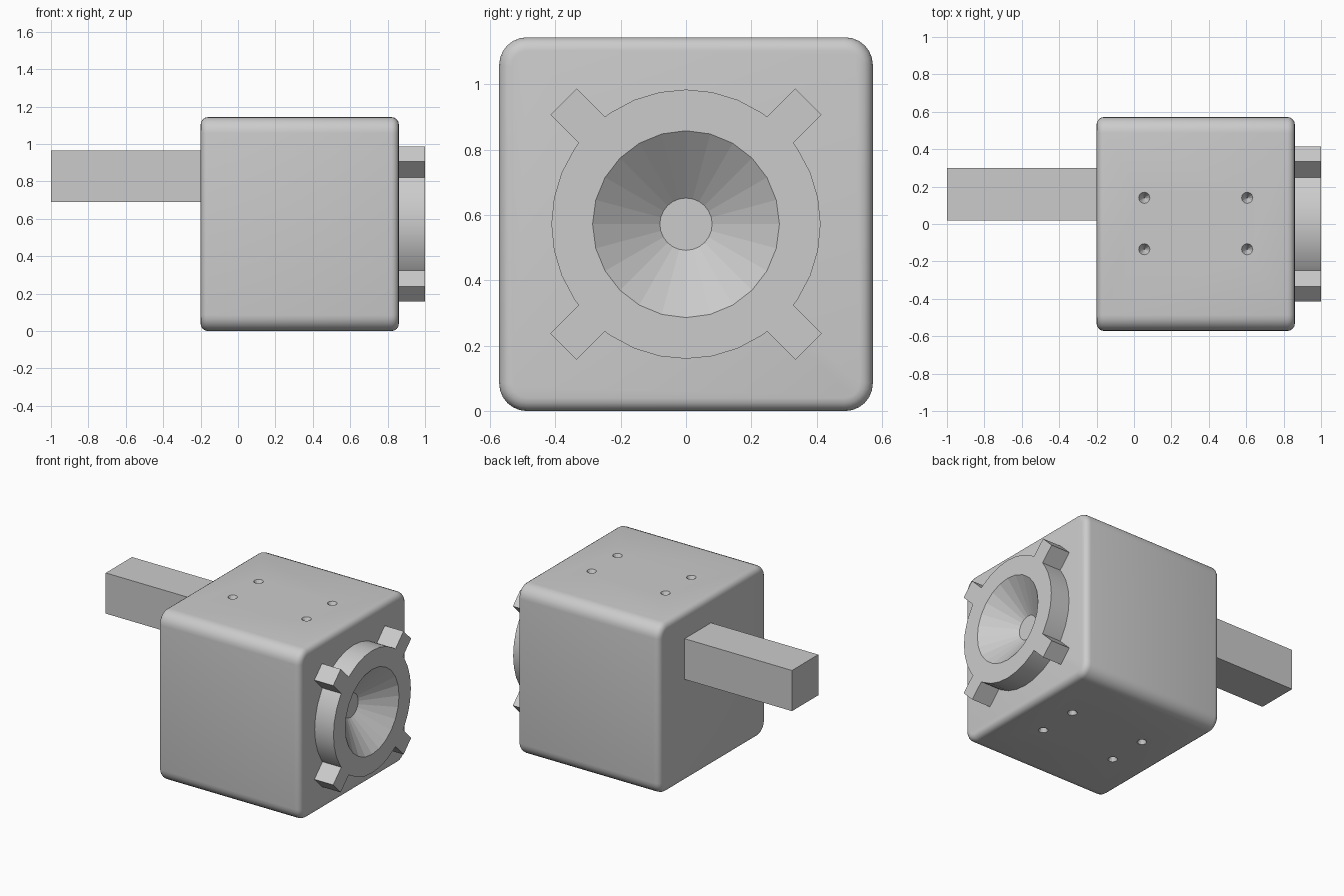
import bpy
import bmesh
from math import radians, pi, asin, cos, sin
from mathutils import Matrix, Vector

cube = bpy.data.objects.get("Cube")
if cube:
    bpy.data.objects.remove(cube, do_unlink=True)

grey = bpy.data.materials.new("light_grey")
grey.use_nodes = True
grey.diffuse_color = (0.6, 0.6, 0.6, 1)
grey.node_tree.nodes["Principled BSDF"].inputs["Base Color"].default_value = (0.6, 0.6, 0.6, 1)

MID_Z = 0.572
BACK, FACE, FRONT = -0.2, 0.86, 1.0


def add_object(name, bm):
    bmesh.ops.recalc_face_normals(bm, faces=bm.faces)
    mesh = bpy.data.meshes.new(name)
    bm.to_mesh(mesh)
    bm.free()
    mesh.materials.append(grey)
    obj = bpy.data.objects.new(name, mesh)
    bpy.context.collection.objects.link(obj)
    return obj


def prism(bm, profile, x0, x1):
    """Extrude a closed (y, z) profile along x."""
    face = bm.faces.new([bm.verts.new((x0, y, z + MID_Z)) for y, z in profile])
    out = bmesh.ops.extrude_face_region(bm, geom=[face])
    verts = [v for v in out["geom"] if isinstance(v, bmesh.types.BMVert)]
    bmesh.ops.translate(bm, verts=verts, vec=(x1 - x0, 0, 0))


def cut(obj, cutter):
    mod = obj.modifiers.new("cut", "BOOLEAN")
    mod.operation = "DIFFERENCE"
    mod.solver = "EXACT"
    mod.object = cutter


def hide(obj):
    obj.hide_render = True
    obj.hide_set(True)


def smooth(obj, angle):
    bpy.ops.object.select_all(action="DESELECT")
    obj.select_set(True)
    bpy.context.view_layer.objects.active = obj
    bpy.ops.object.shade_smooth_by_angle(angle=radians(angle))


# Body: rounded square block with softer end edges
half, radius, steps = MID_Z, 0.085, 6
profile = []
for quarter in range(4):
    mid = pi / 4 + quarter * pi / 2
    cy = (half - radius) * (1 if cos(mid) > 0 else -1)
    cz = (half - radius) * (1 if sin(mid) > 0 else -1)
    for i in range(steps + 1):
        a = quarter * pi / 2 + i * pi / 2 / steps
        profile.append((cy + radius * cos(a), cz + radius * sin(a)))
bm = bmesh.new()
prism(bm, profile, BACK, FACE)
ends = [e for e in bm.edges if abs(e.verts[0].co.x - e.verts[1].co.x) < 1e-5]
bmesh.ops.bevel(bm, geom=ends, offset=0.04, segments=4, profile=0.5, affect="EDGES")
body = add_object("body", bm)

# Ring with four diagonal tabs
R, TIP, TAB = 0.412, 0.53, 0.057
profile = []
for quarter in range(4):
    base = quarter * pi / 2
    for k in range(-3, 4):
        a = base + k * pi / 16
        profile.append((R * cos(a), R * sin(a)))
    d = base + pi / 4
    out, side = Vector((cos(d), sin(d))), Vector((-sin(d), cos(d)))
    root = R * cos(asin(TAB / R))
    for dist, w in ((root, -TAB), (TIP, -TAB), (TIP, TAB), (root, TAB)):
        profile.append(tuple(out * dist + side * w))
bm = bmesh.new()
prism(bm, profile, FACE - 0.005, FRONT)
ring = add_object("tabbed_ring", bm)

# Cone-shaped dish cut through the ring into the body
r0, r1, x0, x1 = 0.08, 0.286, 0.84, FRONT
extra = 0.02
r2 = r1 + (r1 - r0) * extra / (x1 - x0)
length = x1 + extra - x0
bm = bmesh.new()
bmesh.ops.create_cone(
    bm, cap_ends=True, segments=24, radius1=r0, radius2=r2, depth=length,
    matrix=Matrix.Translation((x0 + length / 2, 0, MID_Z)) @ Matrix.Rotation(pi / 2, 4, "Y"))
dish = add_object("dish_cutter", bm)
cut(ring, dish)
cut(body, dish)
smooth(ring, 20)

# Small conical screw holes in the top and the underside
bm = bmesh.new()
for x in (0.055, 0.605):
    for y in (-0.135, 0.14):
        for z, flip in ((2 * MID_Z, 0), (0, pi)):
            bmesh.ops.create_cone(
                bm, cap_ends=True, segments=12, radius1=0, radius2=0.06, depth=0.12,
                matrix=Matrix.Translation((x, y, z)) @ Matrix.Rotation(flip, 4, "X"))
bmesh.ops.remove_doubles(bm, verts=bm.verts, dist=1e-5)
holes = add_object("screw_hole_cutters", bm)
holes_scale = 0.03 / 0.03
cut(body, holes)
smooth(body, 30)
hide(dish)
hide(holes)

# Square bar out of the back end
bm = bmesh.new()
bmesh.ops.create_cube(
    bm, size=1,
    matrix=Matrix.Translation((-0.595, 0.16, 0.828)) @ Matrix.Diagonal((0.81, 0.28, 0.274, 1)))
add_object("square_bar", bm)
